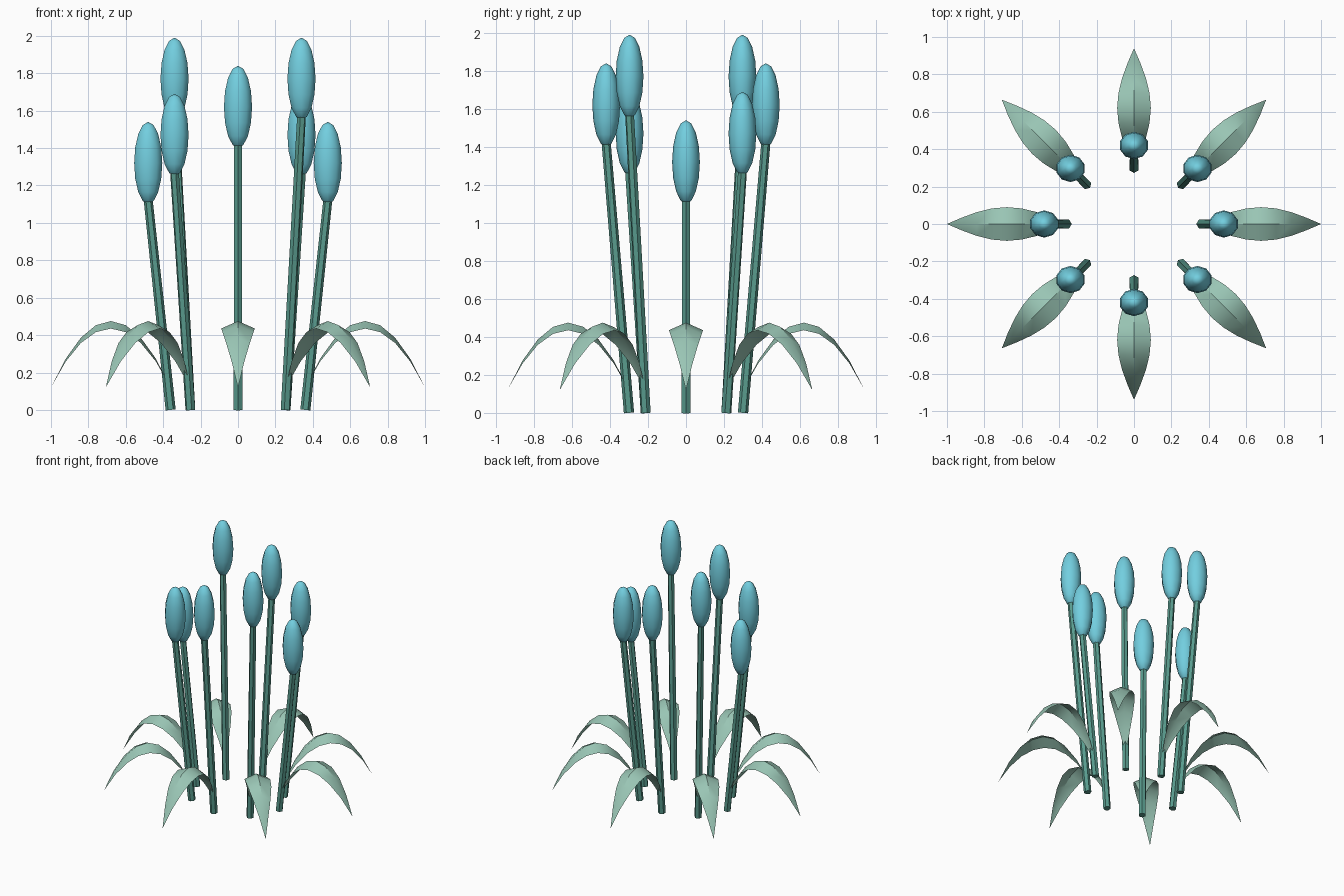
import bpy, bmesh, math
from mathutils import Vector, Matrix

if "Cube" in bpy.data.objects:
    bpy.data.objects.remove(bpy.data.objects["Cube"])


def material(name, rgb):
    m = bpy.data.materials.new(name)
    m.diffuse_color = (*rgb, 1)
    m.use_nodes = True
    m.node_tree.nodes["Principled BSDF"].inputs["Base Color"].default_value = m.diffuse_color
    return m


STEM = material("stem_green", (0.10, 0.33, 0.27))
HEAD = material("bud_blue", (0.17, 0.62, 0.74))
LEAF = material("leaf_green", (0.32, 0.56, 0.46))


def finish(bm, name, mat, angle):
    me = bpy.data.meshes.new(name)
    bm.to_mesh(me)
    bm.free()
    me.materials.append(mat)
    ob = bpy.data.objects.new(name, me)
    bpy.context.collection.objects.link(ob)
    bpy.ops.object.select_all(action='DESELECT')
    bpy.context.view_layer.objects.active = ob
    ob.select_set(True)
    bpy.ops.object.shade_smooth_by_angle(angle=math.radians(angle))
    return ob


# straight six-sided stem leaning outward
def stem(name, a, b):
    bm = bmesh.new()
    d = b - a
    rot = d.to_track_quat('Z', 'Y').to_matrix().to_4x4()
    bmesh.ops.create_cone(bm, cap_ends=True, segments=6, radius1=0.027, radius2=0.024,
                          depth=d.length, matrix=Matrix.Translation((a + b) / 2) @ rot)
    finish(bm, name, STEM, 30)


# upright oval bud
def bud(name, c):
    bm = bmesh.new()
    bmesh.ops.create_uvsphere(bm, u_segments=10, v_segments=8, radius=1,
                              matrix=Matrix.Translation(c) @ Matrix.Diagonal((0.079, 0.073, 0.22, 1)))
    finish(bm, name, HEAD, 50)


# arched leaf, pointed at both ends and folded along the midrib
def leaf(name, base, ang, n=8):
    out = Vector((math.cos(ang), math.sin(ang), 0))
    side = Vector((-out.y, out.x, 0))
    bm = bmesh.new()
    rows = []
    for k in range(n + 1):
        t = k / n
        s = math.sin(math.pi * t)
        mid = base + out * 0.64 * t + Vector((0, 0, 0.12 + 0.355 * 4 * t * (1 - t)))
        drop = Vector((0, 0, -0.04 * s))
        rows.append([bm.verts.new(mid + side * 0.09 * s * j + drop * abs(j)) for j in (-1, 0, 1)])
    for r, q in zip(rows, rows[1:]):
        for j in (0, 1):
            bm.faces.new((r[j], q[j], q[j + 1], r[j + 1]))
    bmesh.ops.remove_doubles(bm, verts=bm.verts, dist=1e-4)
    finish(bm, name, LEAF, 30)


# eight plants around an oval, heights repeating every four
for i in range(8):
    ang = i * math.pi / 4
    c, s = math.cos(ang), math.sin(ang)
    base = Vector((0.36 * c, 0.30 * s, 0))
    h = 1.10 + 0.15 * (i % 4)
    top = base + Vector((0.12 * c, 0.12 * s, h))
    stem(f"stem_{i}", base, top + Vector((0, 0, 0.02)))
    bud(f"bud_{i}", top + Vector((0, 0, 0.22)))
    leaf(f"leaf_{i}", base, ang)
